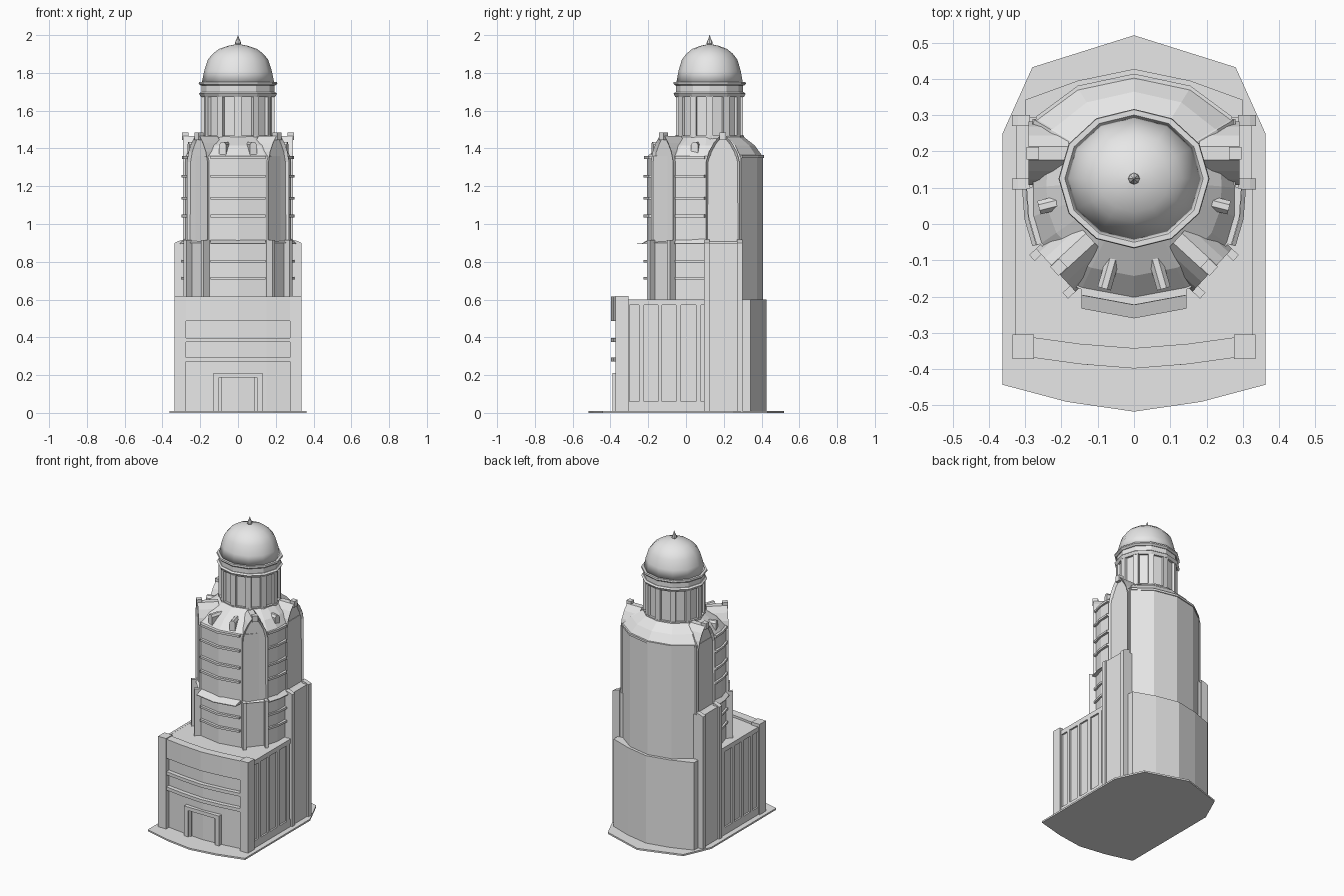
import bpy, bmesh, math
from mathutils import Vector, Matrix

cube = bpy.data.objects.get("Cube")
if cube:
    bpy.data.objects.remove(cube)

stone = bpy.data.materials.new("pale grey stone")
stone.use_nodes = True
stone.diffuse_color = (0.8, 0.8, 0.8, 1)
stone.node_tree.nodes["Principled BSDF"].inputs["Base Color"].default_value = (0.8, 0.8, 0.8, 1)

CENTRE_Y = 0.125  # axis of drum and dome


def finish(name, bm, mirror=False):
    bmesh.ops.recalc_face_normals(bm, faces=bm.faces)
    mesh = bpy.data.meshes.new(name)
    bm.to_mesh(mesh)
    bm.free()
    mesh.materials.append(stone)
    ob = bpy.data.objects.new(name, mesh)
    bpy.context.scene.collection.objects.link(ob)
    if mirror:
        ob.modifiers.new("Mirror", 'MIRROR')
    return ob


def loft(name, rings, mirror=False):
    """Closed skin through rings of equal point count."""
    bm = bmesh.new()
    loops = [[bm.verts.new(p) for p in ring] for ring in rings]
    n = len(loops[0])
    for a, b in zip(loops, loops[1:]):
        for i in range(n):
            j = (i + 1) % n
            bm.faces.new((a[i], a[j], b[j], b[i]))
    bm.faces.new(loops[0])
    bm.faces.new(loops[-1])
    return finish(name, bm, mirror)


def prism(name, pts, z0, z1, mirror=False):
    return loft(name, [[(x, y, z) for x, y in pts] for z in (z0, z1)], mirror)


def box(name, x0, x1, y0, y1, z0, z1, mirror=False):
    return prism(name, [(x0, y0), (x1, y0), (x1, y1), (x0, y1)], z0, z1, mirror)


def whole(half):
    """Right half of a plan, front to back, mirrored to the left."""
    return half + [(-x, y) for x, y in reversed(half) if x > 0]


def band(name, path, shift, z0, z1, mirror=False):
    """Ledge following a wall path and projecting by shift."""
    outer = [(x + shift[0], y + shift[1]) for x, y in reversed(path)]
    inner = [(x - shift[0], y - shift[1]) for x, y in path]
    return prism(name, inner + outer, z0, z1, mirror)


def oval(rx, ry, z, n=12):
    return [(rx * math.sin(2 * math.pi * i / n),
             CENTRE_Y + ry * math.cos(2 * math.pi * i / n), z) for i in range(n)]


# Ground slab
prism("ground_slab", whole([(0, -.517), (.185, -.49), (.362, -.443),
                            (.362, .25), (.28, .432), (0, .52)]), 0, .011)

# Podium with fluted sides and curved front
FRONT = [(-.28, -.34), (-.15, -.358), (0, -.37), (.15, -.358), (.28, -.34)]
prism("podium", whole([(0, -.37), (.15, -.358), (.28, -.34), (.315, -.34), (.315, .29),
                       (.3, .29), (.3, .342), (.155, .395), (0, .427)]), 0, .6)
box("corner_pier", .275, .335, -.372, -.305, 0, .62, True)
for lo, hi in ((-.31, -.3), (-.248, -.222), (-.148, -.127), (-.053, -.026), (.053, .08)):
    box("side_rib", .31, .326, lo, hi, .06, .57, True)
box("side_top_rail", .31, .326, -.31, .1, .57, .601, True)
box("side_base_rail", .31, .326, -.31, .1, 0, .06, True)
band("front_fascia", FRONT, (0, -.028), .487, .615)
for z in (.375, .272):
    band("front_band", FRONT, (0, -.028), z, z + .022)

# Entrance
box("door_jamb", .1, .13, -.388, -.34, 0, .195, True)
box("door_lintel", -.13, .13, -.388, -.34, .188, .212)
box("door_inner_jamb", .088, .1, -.376, -.34, 0, .188, True)

# Shoulder blocks beside the tower
loft("shoulder_block", [[(.2, .1, z), (.325, .1, z), (.325, .295, z), (.2, .295, z)]
                        for z in (0, .9)], True)
for y in (.095, .27):
    box("shoulder_pilaster", .287, .336, y, y + .03, 0, .9, True)
    loft("pilaster_cap", [[(.287, y, .9), (.336, y, .9), (.336, y + .03, .9), (.287, y + .03, .9)],
                          [(.287, y, .918), (.32, y, .908), (.32, y + .03, .908),
                           (.287, y + .03, .918)]], True)

# Tower shaft
FRONT_BAY = [(-.145, -.18), (0, -.207), (.145, -.18)]
SIDE_BAY = [(.258, -.055), (.28, .02), (.286, .1)]
BACK = [(.27, .29), (.155, .375), (0, .408)]
BACK = BACK + [(-x, y) for x, y in BACK[1::-1]]
plan = whole([(0, -.207), (.145, -.18), (.165, -.172), (.258, -.055), (.28, .02),
              (.28, .1), (.28, .29), (.27, .29), (.155, .375), (0, .408)])
prism("tower_shaft", plan, .59, 1.36)


# Sloping roof from the eaves to the drum
def roof_ring(t, z):
    ring = []
    for x, y in plan:
        d = Vector((x, y - CENTRE_Y))
        inner = d * (1 / math.hypot(d.x / .19, d.y / .18))
        p = d.lerp(inner, t)
        ring.append((p.x, p.y + CENTRE_Y, z))
    return ring


loft("tower_roof", [roof_ring(0, 1.355), roof_ring(.42, 1.415), roof_ring(1, 1.462)])
band("back_eave", BACK, (0, .006), 1.35, 1.364)

# Floor bands and ledges on the bays
for z in (.705, .795, 1.035, 1.13, 1.245):
    band("front_floor_band", FRONT_BAY, (0, -.017), z, z + .014)
    band("side_floor_band", SIDE_BAY, (.012, -.004), z, z + .014, True)
band("front_eave", FRONT_BAY, (0, -.016), 1.345, 1.36)
band("side_eave", SIDE_BAY, (.01, -.003), 1.345, 1.36, True)


def sloped_ledge(name, path, shift, mirror=False):
    inner = [(x - shift[0] * .3, y - shift[1] * .3) for x, y in path]
    outer = [(x + shift[0], y + shift[1]) for x, y in reversed(path)]
    low = [(x, y, .893) for x, y in inner + outer]
    high = [(x, y, .922) for x, y in inner] + [(x, y, .898) for x, y in outer]
    loft(name, [low, high], mirror)


sloped_ledge("front_ledge", FRONT_BAY, (0, -.053), False)
sloped_ledge("side_ledge", SIDE_BAY, (.022, -.006), True)


def placed(centre, angle):
    return Matrix.Translation((*centre, 0)) @ Matrix.Rotation(angle, 4, 'Z')


def arched_panel(name, centre, angle, hw, depth):
    """Pointed arch panel; local -y is outward, with a recessed field."""
    half = [(hw, .9), (hw, 1.33), (hw * .83, 1.385), (hw * .55, 1.43), (.018, 1.466)]
    outline = half + [(-x, z) for x, z in reversed(half)]
    bm = bmesh.new()
    face = bm.faces.new([bm.verts.new((x, 0, z)) for x, z in outline])
    back = bmesh.ops.extrude_face_region(bm, geom=[face])
    bmesh.ops.translate(bm, vec=(0, depth, 0),
                        verts=[v for v in back["geom"] if isinstance(v, bmesh.types.BMVert)])
    bmesh.ops.recalc_face_normals(bm, faces=bm.faces)
    front = [f for f in bm.faces if all(abs(v.co.y) < 1e-5 for v in f.verts)]
    bmesh.ops.inset_region(bm, faces=front, thickness=.013)
    bmesh.ops.translate(bm, vec=(0, .014, 0), verts=front[0].verts)
    bmesh.ops.create_cube(bm, size=1, matrix=Matrix.Translation((0, .012, 1.465))
                          @ Matrix.Diagonal((.034, .034, .04, 1)))
    bm.transform(placed(centre, angle))
    finish(name, bm, True)


# Diagonal and side arched panels
DIAG = math.atan2(.125, .115)
arched_panel("diagonal_panel", (.216, -.127), DIAG, .08, .13)
arched_panel("side_panel", (.291, .195), math.pi / 2, .088, .11)

# Buttresses flanking the diagonal walls
for centre in ((.178, -.187), (.27, -.083)):
    bm = bmesh.new()
    bmesh.ops.create_cube(bm, size=1, matrix=placed(centre, DIAG)
                          @ Matrix.Translation((0, .012, .755))
                          @ Matrix.Diagonal((.022, .055, .32, 1)))
    finish("buttress", bm, True)


# Gabled dormers on the bay roofs
def dormer(name, centre, angle):
    profile = [(-.019, 1.36), (.019, 1.36), (.019, 1.42), (.008, 1.434), (-.008, 1.434), (-.019, 1.42)]
    m = placed(centre, angle)
    loft(name, [[m @ Vector((x, y, z)) for x, z in profile] for y in (0, .1)], True)


dormer("front_dormer", (.082, -.178), math.radians(16))
dormer("side_dormer", (.262, .045), math.radians(76))

# Drum with pilasters and double cornice
loft("drum", [oval(.182, .167, 1.44), oval(.182, .167, 1.75)])
for x, y, _ in oval(.182, .167, 0):
    bm = bmesh.new()
    bmesh.ops.create_cube(bm, size=1, matrix=placed((x, y), math.atan2(y - CENTRE_Y, x))
                          @ Matrix.Translation((0, 0, 1.57)) @ Matrix.Diagonal((.022, .036, .24, 1)))
    finish("drum_pilaster", bm)
loft("drum_base", [oval(.197, .182, 1.44), oval(.197, .182, 1.468)])
loft("lower_cornice", [oval(.196, .181, 1.672), oval(.207, .191, 1.69), oval(.196, .181, 1.698)])
loft("frieze", [oval(.192, .177, 1.69), oval(.192, .177, 1.74)])
loft("upper_cornice", [oval(.196, .181, 1.732), oval(.208, .192, 1.742), oval(.206, .19, 1.752)])

# Dome and finial
dome = loft("dome", [oval(r, r * .92, z) for r, z in
                     ((.191, 1.75), (.179, 1.81), (.16, 1.87), (.133, 1.902),
                      (.1, 1.927), (.05, 1.944), (.008, 1.952))])
dome.data.shade_smooth()
loft("finial", [oval(r, r, z, 8) for r, z in
                ((.01, 1.945), (.016, 1.955), (.014, 1.966), (.007, 1.98), (.001, 2.0))])
